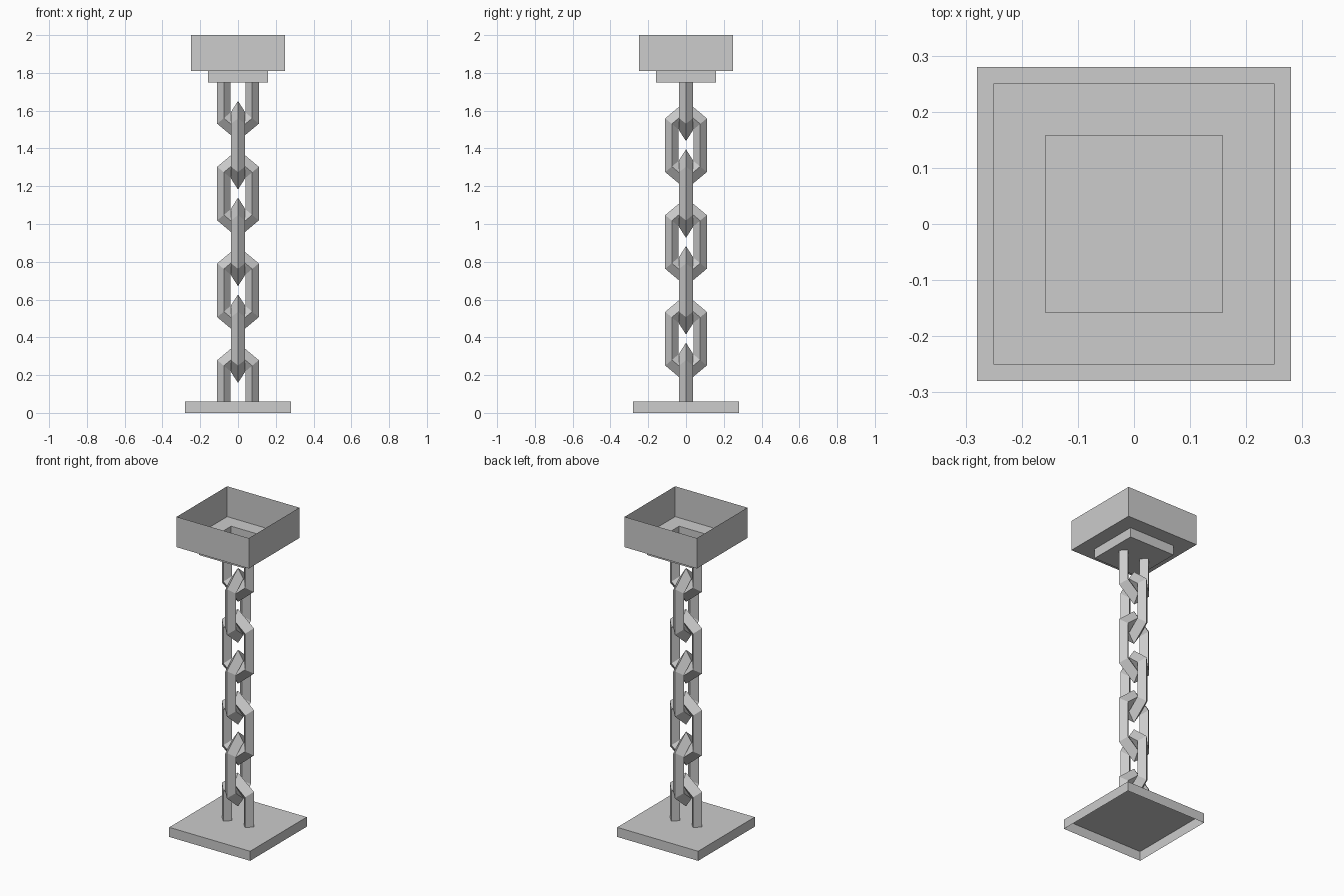
import bpy
import bmesh
from math import sin, cos, pi, radians

cube = bpy.data.objects.get("Cube")
if cube:
    bpy.data.objects.remove(cube, do_unlink=True)

GREY = (0.604, 0.604, 0.604, 1)
grey = bpy.data.materials.new("plain grey")
grey.diffuse_color = GREY
grey.use_nodes = True
grey.node_tree.nodes["Principled BSDF"].inputs["Base Color"].default_value = GREY

PLATE_TOP, MOUNT_BOTTOM = 0.06, 1.75


def finish(name, bm):
    mesh = bpy.data.meshes.new(name)
    bm.to_mesh(mesh)
    bm.free()
    mesh.materials.append(grey)
    obj = bpy.data.objects.new(name, mesh)
    bpy.context.collection.objects.link(obj)
    return obj


def square_shell(name, steps, flip):
    """Thin stepped shell: square rings (half width, z), capped at the last ring."""
    bm = bmesh.new()
    rings = [[bm.verts.new((sx * h, sy * h, z))
              for sx, sy in ((-1, -1), (1, -1), (1, 1), (-1, 1))] for h, z in steps]
    for a, b in zip(rings, rings[1:]):
        for i in range(4):
            j = (i + 1) % 4
            bm.faces.new((a[i], a[j], b[j], b[i]))
    bm.faces.new(rings[-1])
    if flip:
        bmesh.ops.reverse_faces(bm, faces=[f for f in bm.faces])
    return finish(name, bm)


def chain_link(name, centre, along_x):
    """Six-sided stretched ring with a diamond section, trimmed at plate and mount."""
    major, minor, side, stretch, straight = 0.0866, 0.0405, 0.0375, 1.45, 0.05
    bm = bmesh.new()
    rings = []
    # Corner angles start at 30 degrees so that points face up and down
    for k in range(6):
        a = radians(30 + 60 * k)
        lift = straight if sin(a) > 0 else -straight
        ring = []
        for s in range(4):
            r = major + minor * cos(s * pi / 2)
            depth = side * sin(s * pi / 2)
            u, z = r * cos(a), centre + stretch * r * sin(a) + lift
            ring.append(bm.verts.new((u, depth, z) if along_x else (depth, u, z)))
        rings.append(ring)
    for k in range(6):
        a, b = rings[k], rings[(k + 1) % 6]
        for s in range(4):
            t = (s + 1) % 4
            bm.faces.new((a[s], a[t], b[t], b[s]))
    bmesh.ops.recalc_face_normals(bm, faces=bm.faces[:])
    for height, up in ((PLATE_TOP, -1), (MOUNT_BOTTOM, 1)):
        bmesh.ops.bisect_plane(bm, geom=bm.verts[:] + bm.edges[:] + bm.faces[:],
                               plane_co=(0, 0, height), plane_no=(0, 0, up),
                               clear_outer=True)
    return finish(name, bm)


# Base plate, open underneath
square_shell("base_plate", [(0.28, 0), (0.28, PLATE_TOP)], False)

# Top mount: open tray with a smaller step below
square_shell("top_mount", [(0.25, 2), (0.25, 1.81), (0.158, 1.81),
                           (0.158, MOUNT_BOTTOM)], True)

# Chain of alternating links
for n in range(7):
    chain_link(f"chain_link_{n + 1}", 0.137 + 0.256 * n, n % 2 == 0)
